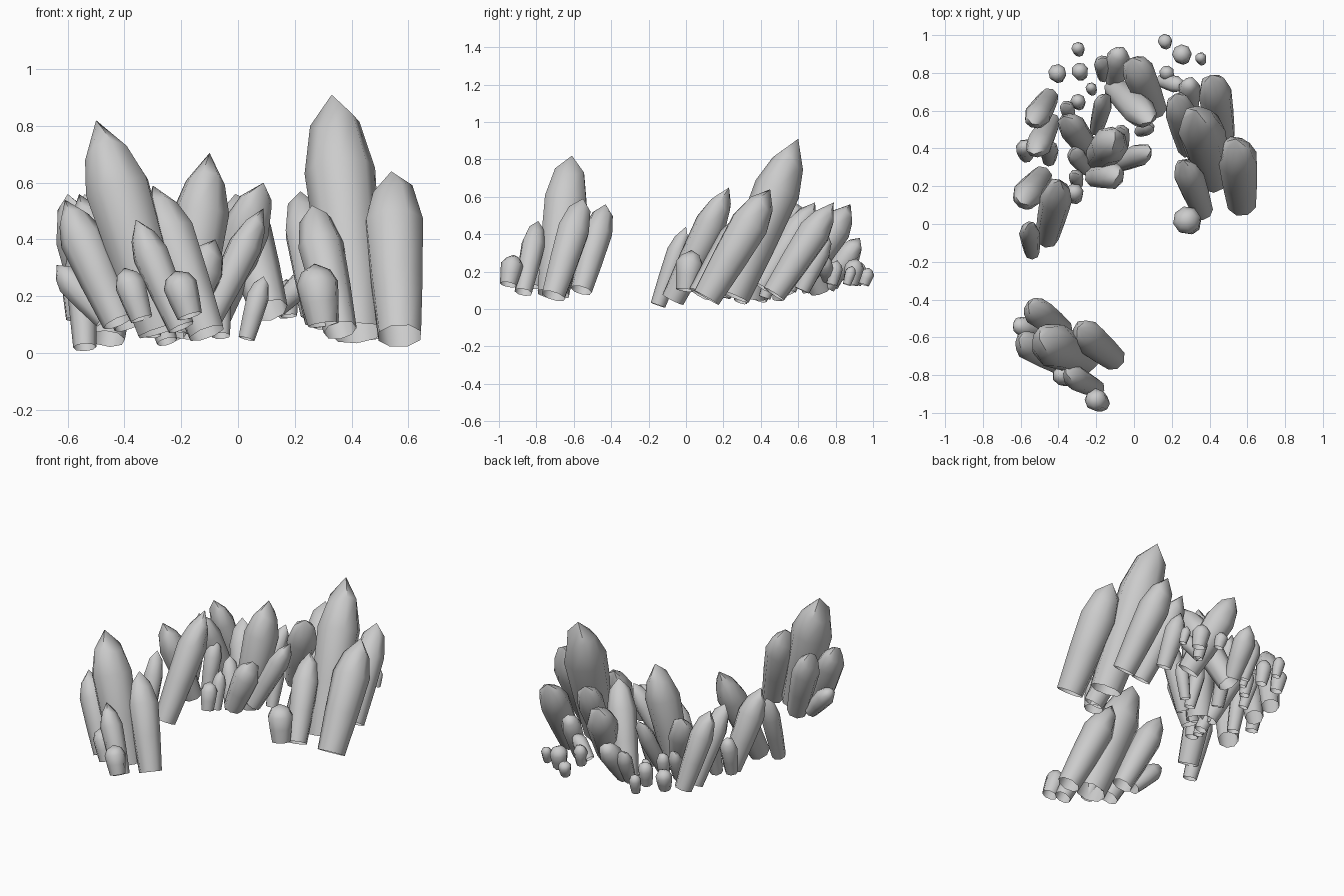
import bpy, bmesh, math, random
from mathutils import Vector

random.seed(4)
SIDES = 8
# crystal profile: (fraction along the axis, fraction of the widest radius)
PROFILE = [(0, 0.74), (0.35, 0.9), (0.68, 1.0), (0.86, 0.7)]


def crystal(name, base, tip, r):
    """Open-bottomed pointed prism running from base to tip."""
    base, tip = Vector(base), Vector(tip)
    axis = tip - base
    turn = axis.to_track_quat('Z', 'Y')
    spin = random.uniform(0, math.pi)
    bm = bmesh.new()
    rings = []
    for t, f in PROFILE:
        ring = []
        for i in range(SIDES):
            a = spin + math.tau * i / SIDES
            # slightly uneven shoulder gives the cut, lopsided point
            dt = 0.03 * math.sin(2 * a + spin) if t > 0.8 else 0
            p = Vector((math.cos(a), math.sin(a), 0)) * r * f
            ring.append(bm.verts.new(base + axis * (t + dt) + turn @ p))
        rings.append(ring)
    top = bm.verts.new(tip)
    for i in range(SIDES):
        j = (i + 1) % SIDES
        for lo, hi in zip(rings, rings[1:]):
            bm.faces.new((lo[i], lo[j], hi[j], hi[i]))
        bm.faces.new((rings[-1][i], rings[-1][j], top))
    for f in bm.faces:
        f.smooth = True
    mesh = bpy.data.meshes.new(name)
    bm.to_mesh(mesh)
    bm.free()
    ob = bpy.data.objects.new(name, mesh)
    bpy.context.collection.objects.link(ob)
    bpy.context.view_layer.objects.active = ob
    ob.select_set(True)


def cluster(name, rows):
    for n, (base, tip, r) in enumerate(rows, 1):
        crystal(f"{name}_crystal_{n}", base, tip, r)


# separate front-left cluster, leaning left and back
cluster("front_left", [
    ((-0.27, -0.71, 0.08), (-0.50, -0.61, 0.82), 0.12),
    ((-0.11, -0.71, 0.07), (-0.30, -0.55, 0.59), 0.09),
    ((-0.38, -0.56, 0.10), (-0.56, -0.43, 0.56), 0.08),
    ((-0.42, -0.73, 0.11), (-0.61, -0.61, 0.54), 0.08),
    ((-0.20, -0.87, 0.09), (-0.36, -0.79, 0.47), 0.065),
    ((-0.47, -0.57, 0.12), (-0.64, -0.53, 0.31), 0.055),
    ((-0.17, -0.95, 0.13), (-0.22, -0.92, 0.29), 0.06),
    ((-0.34, -0.82, 0.12), (-0.40, -0.79, 0.30), 0.055),
])

# left end of the arc
cluster("left", [
    ((-0.46, -0.07, 0.05), (-0.39, 0.23, 0.65), 0.085),
    ((-0.54, -0.15, 0.02), (-0.56, 0.00, 0.44), 0.055),
    ((-0.49, 0.25, 0.08), (-0.60, 0.11, 0.56), 0.08),
    ((-0.45, 0.67, 0.10), (-0.54, 0.53, 0.56), 0.07),
    ((-0.44, 0.54, 0.08), (-0.53, 0.37, 0.54), 0.07),
    ((-0.57, 0.36, 0.12), (-0.58, 0.42, 0.36), 0.05),
    ((-0.45, 0.34, 0.08), (-0.45, 0.42, 0.38), 0.05),
])

# middle of the arc
cluster("middle", [
    ((-0.19, 0.35, 0.06), (-0.10, 0.45, 0.705), 0.10),
    ((-0.21, 0.25, 0.08), (-0.08, 0.26, 0.40), 0.075),
    ((-0.11, 0.31, 0.10), (0.09, 0.39, 0.51), 0.06),
    ((-0.23, 0.38, 0.06), (-0.37, 0.57, 0.48), 0.075),
    ((-0.20, 0.50, 0.08), (-0.15, 0.69, 0.45), 0.05),
    ((-0.25, 0.29, 0.04), (-0.33, 0.39, 0.32), 0.05),
    ((-0.06, 0.42, 0.06), (-0.07, 0.51, 0.32), 0.045),
    ((-0.31, 0.14, 0.08), (-0.32, 0.18, 0.24), 0.05),
    ((-0.30, 0.21, 0.06), (-0.31, 0.27, 0.28), 0.04),
    ((-0.34, 0.56, 0.10), (-0.36, 0.64, 0.30), 0.04),
])

# back of the arc
cluster("back", [
    ((-0.10, 0.75, 0.12), (-0.08, 0.93, 0.38), 0.065),
    ((0.11, 0.61, 0.15), (-0.01, 0.88, 0.56), 0.09),
    ((-0.10, 0.72, 0.10), (0.09, 0.54, 0.60), 0.085),
    ((-0.16, 0.78, 0.12), (-0.17, 0.88, 0.34), 0.045),
    ((0.03, 0.49, 0.05), (0.09, 0.52, 0.27), 0.04),
    ((0.14, 0.76, 0.16), (0.26, 0.73, 0.28), 0.045),
    ((0.30, 0.62, 0.10), (0.29, 0.76, 0.40), 0.06),
])

# tall right end of the arc
cluster("right", [
    ((0.42, 0.25, 0.07), (0.33, 0.60, 0.91), 0.125),
    ((0.57, 0.11, 0.06), (0.54, 0.45, 0.64), 0.108),
    ((0.47, 0.47, 0.08), (0.41, 0.79, 0.57), 0.09),
    ((0.29, 0.40, 0.12), (0.22, 0.69, 0.57), 0.08),
    ((0.36, 0.07, 0.08), (0.26, 0.34, 0.52), 0.08),
    ((0.30, 0.00, 0.10), (0.27, 0.03, 0.315), 0.075),
])

# loose shards scattered behind: x, y, tip height, radius
SHARDS = [
    (-0.29, 0.64, 0.28, 0.04), (-0.22, 0.71, 0.25, 0.03),
    (-0.28, 0.80, 0.28, 0.045), (-0.29, 0.92, 0.25, 0.035),
    (-0.40, 0.79, 0.26, 0.048), (0.17, 0.96, 0.22, 0.038),
    (0.26, 0.89, 0.27, 0.052), (0.36, 0.87, 0.23, 0.03),
    (0.18, 0.79, 0.26, 0.04),
]
cluster("shard", [((x, y - 0.01, 0.13), (x - 0.01, y + 0.02, z), r)
                  for x, y, z, r in SHARDS])

bpy.ops.object.shade_smooth_by_angle(angle=math.radians(50))
